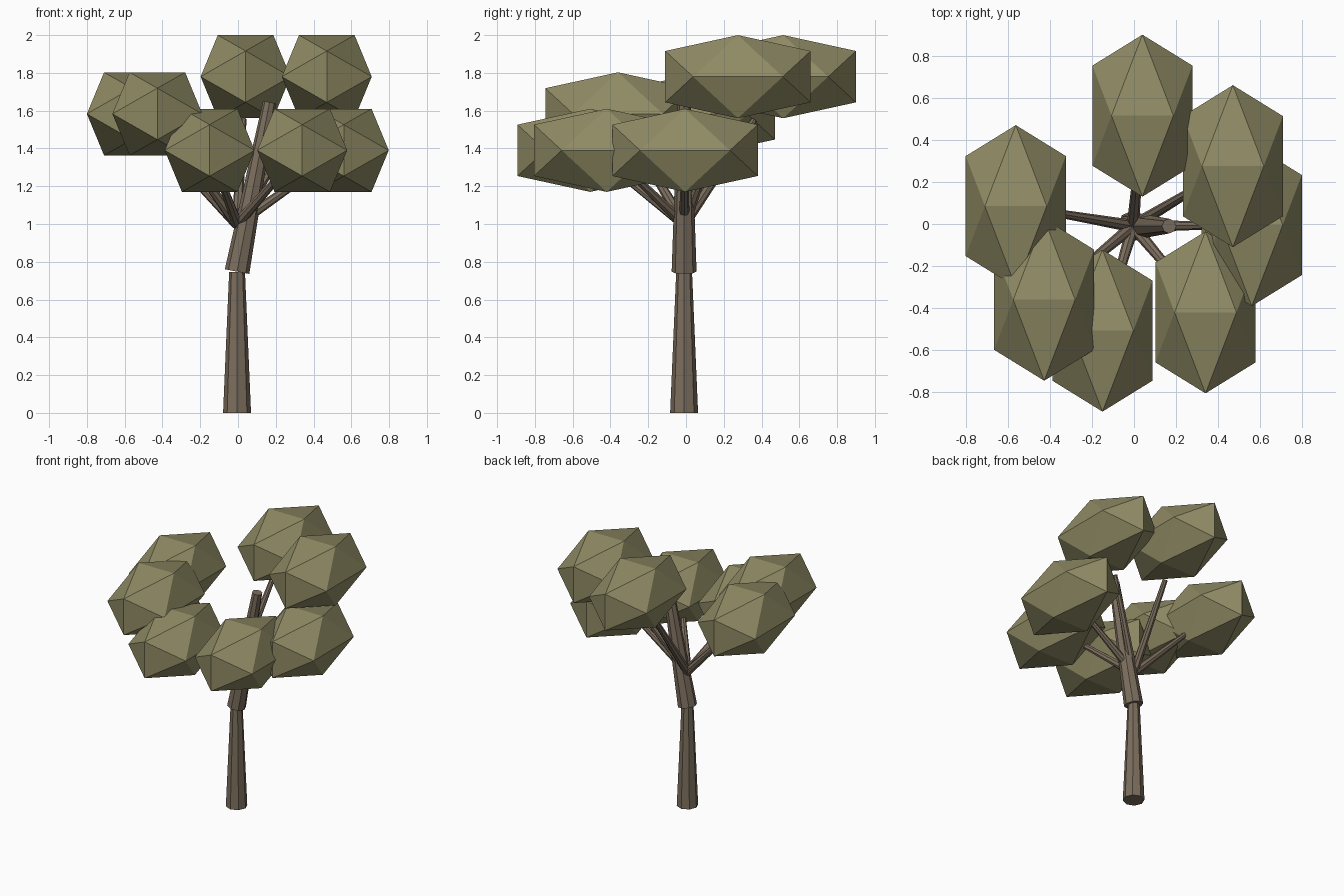
import bpy, bmesh
from mathutils import Vector, Matrix

if "Cube" in bpy.data.objects:
    bpy.data.objects.remove(bpy.data.objects["Cube"])

def material(name, rgb):
    m = bpy.data.materials.new(name)
    m.diffuse_color = (*rgb, 1)
    m.use_nodes = True
    m.node_tree.nodes["Principled BSDF"].inputs["Base Color"].default_value = m.diffuse_color
    return m

BARK = material("bark", (0.20, 0.155, 0.11))
LEAF = material("leaf", (0.28, 0.26, 0.13))

def finish(name, bm, mat):
    bmesh.ops.recalc_face_normals(bm, faces=bm.faces[:])
    me = bpy.data.meshes.new(name)
    bm.to_mesh(me)
    bm.free()
    me.materials.append(mat)
    ob = bpy.data.objects.new(name, me)
    bpy.context.collection.objects.link(ob)
    return ob

def limb(name, a, b, r1, r2, sides=8):
    """Tapered cylinder from point a to point b."""
    a, b = Vector(a), Vector(b)
    d = b - a
    rot = d.to_track_quat('Z', 'Y').to_matrix().to_4x4()
    bm = bmesh.new()
    bmesh.ops.create_cone(bm, cap_ends=True, segments=sides, radius1=r1, radius2=r2,
                          depth=d.length, matrix=Matrix.Translation((a + b) / 2) @ rot)
    return finish(name, bm, BARK)

def leaf_clump(name, centre):
    """Stretched icosahedron with two-fold axes along x, y and z."""
    phi = (1 + 5 ** 0.5) / 2
    half = Vector((0.238, 0.385, 0.22)) / phi
    bm = bmesh.new()
    for s in (-1, 1):
        for t in (-phi, phi):
            for p in ((s, 0, t), (t, s, 0), (0, t, s)):
                bm.verts.new([c + h * v for c, h, v in zip(centre, half, p)])
    bmesh.ops.convex_hull(bm, input=bm.verts[:])
    return finish(name, bm, LEAF)

# Trunk: straight lower part, leaning upper part
limb("lower_trunk", (-0.005, -0.01, 0), (-0.005, -0.01, 0.745), 0.074, 0.042)
limb("upper_trunk", (-0.005, -0.01, 0.748), (0.167, -0.01, 1.645), 0.066, 0.035)

# Leaf clumps, each with a branch reaching towards it
fork = Vector((-0.005, -0.01, 1.0))
clumps = [(0.04, 0.515, 1.78), (0.47, 0.275, 1.78), (0.56, -0.005, 1.39),
          (0.34, -0.42, 1.39), (-0.15, -0.507, 1.39), (-0.427, -0.36, 1.583),
          (-0.562, 0.085, 1.583)]
for i, c in enumerate(clumps, 1):
    leaf_clump(f"leaf_clump_{i}", c)
    limb(f"branch_{i}", fork, fork.lerp(Vector(c), 0.71), 0.03, 0.018)
